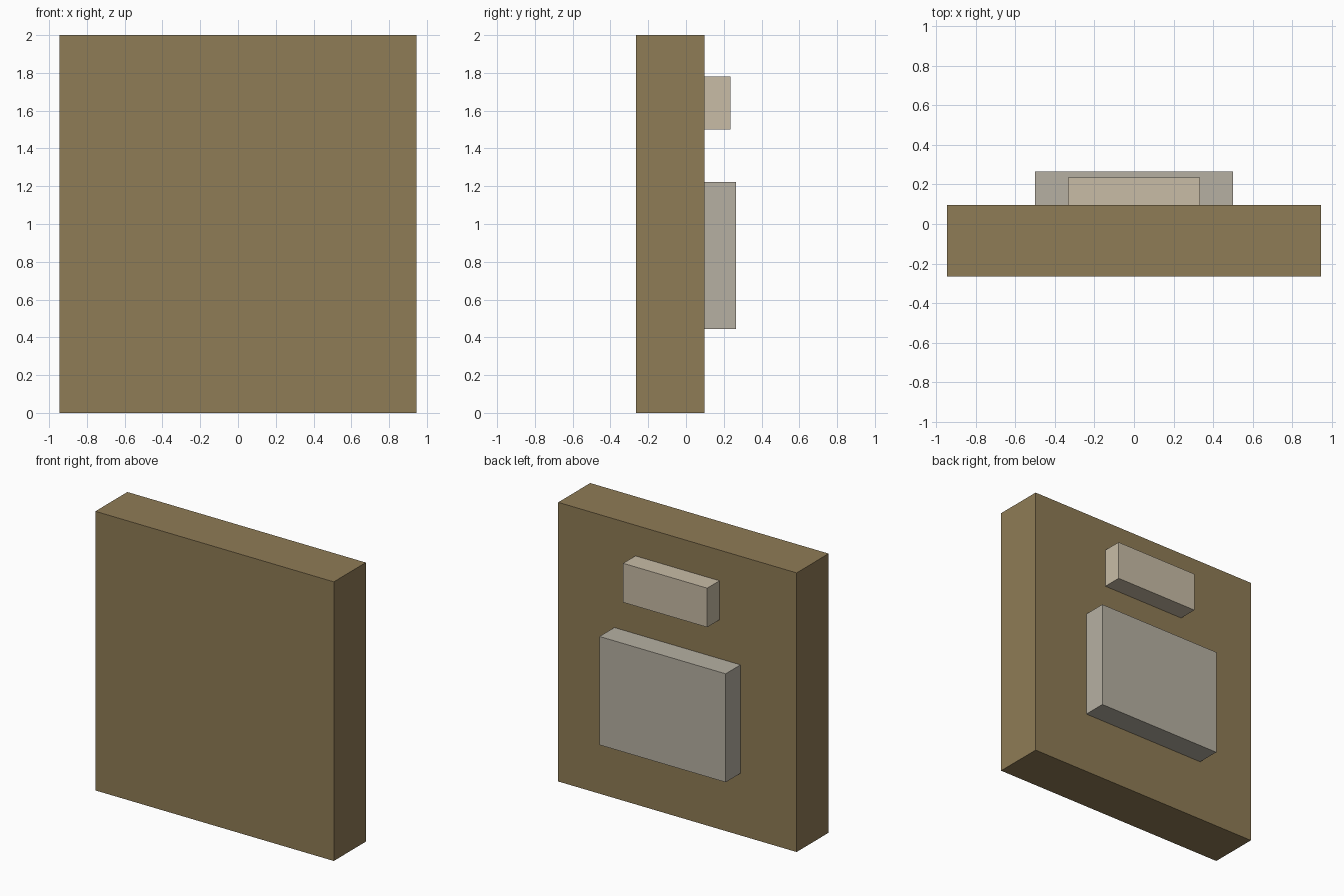
import bpy

cube = bpy.data.objects.get("Cube")
if cube:
    bpy.data.objects.remove(cube, do_unlink=True)


def material(name, colour):
    mat = bpy.data.materials.new(name)
    mat.use_nodes = True
    mat.diffuse_color = (*colour, 1)
    bsdf = next(n for n in mat.node_tree.nodes if n.type == 'BSDF_PRINCIPLED')
    bsdf.inputs["Base Color"].default_value = (*colour, 1)
    return mat


def box(name, low, high, mat):
    """Add a box between two opposite corners."""
    centre = [(a + b) / 2 for a, b in zip(low, high)]
    size = [b - a for a, b in zip(low, high)]
    bpy.ops.mesh.primitive_cube_add(size=1, location=centre)
    obj = bpy.context.object
    obj.name = name
    obj.scale = size
    bpy.ops.object.transform_apply(location=False, rotation=False, scale=True)
    obj.data.materials.append(mat)
    return obj


brown = material("brown", (0.275, 0.2, 0.092))
beige = material("pale beige", (0.578, 0.503, 0.381))
grey = material("warm grey", (0.468, 0.434, 0.362))

# Main upright slab
box("slab", (-0.945, -0.265, 0), (0.945, 0.097, 2), brown)

# Raised blocks on the back
box("upper_back_block", (-0.333, 0.097, 1.5), (0.333, 0.236, 1.78), beige)
box("lower_back_block", (-0.5, 0.097, 0.445), (0.5, 0.265, 1.222), grey)
